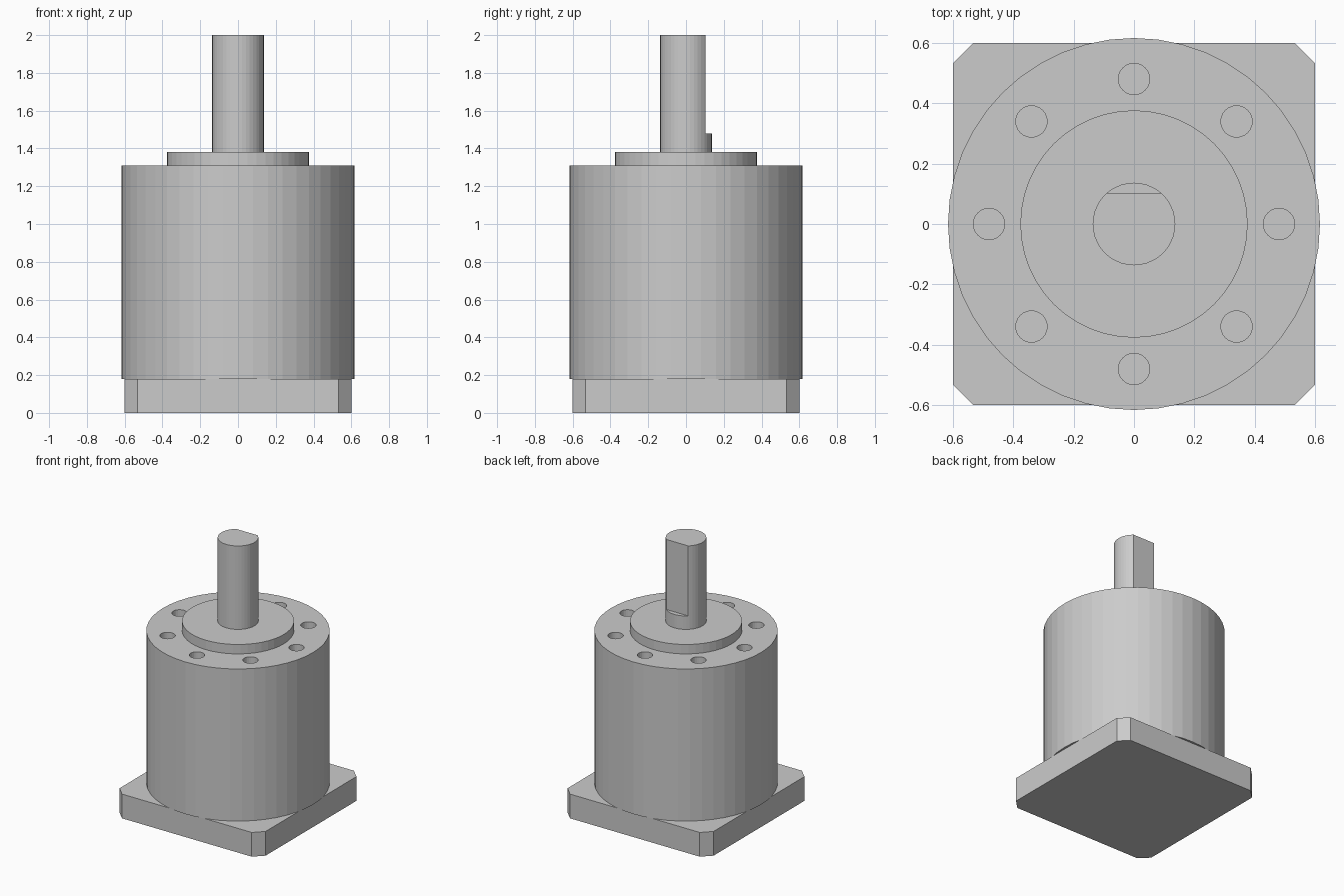
import bpy, bmesh
from math import cos, sin, pi

if "Cube" in bpy.data.objects:
    bpy.data.objects.remove(bpy.data.objects["Cube"])


def circle(r, n, cx=0.0, cy=0.0):
    return [(cx + r * cos(2 * pi * i / n), cy + r * sin(2 * pi * i / n)) for i in range(n)]


def prism(name, outlines, z0, z1):
    """Extrude one or more closed outlines from z0 to z1 as a single object."""
    bm = bmesh.new()
    for pts in outlines:
        low = [bm.verts.new((x, y, z0)) for x, y in pts]
        top = [bm.verts.new((x, y, z1)) for x, y in pts]
        bm.faces.new(low[::-1])
        bm.faces.new(top)
        for i in range(len(pts)):
            j = (i + 1) % len(pts)
            bm.faces.new((low[i], low[j], top[j], top[i]))
    mesh = bpy.data.meshes.new(name)
    bm.to_mesh(mesh)
    bm.free()
    obj = bpy.data.objects.new(name, mesh)
    bpy.context.collection.objects.link(obj)
    return obj


def cut(obj, cutter):
    """Subtract the cutter, then remove it."""
    mod = obj.modifiers.new("cut", 'BOOLEAN')
    mod.operation = 'DIFFERENCE'
    mod.solver = 'EXACT'
    mod.object = cutter
    cutter.hide_render = True
    bpy.context.view_layer.objects.active = obj
    bpy.ops.object.modifier_apply(modifier=mod.name)
    bpy.data.objects.remove(cutter, do_unlink=True)


# Square base plate with chamfered corners
a, b = 0.60, 0.533
prism("base_plate", [[(b, -a), (a, -b), (a, b), (b, a),
                      (-b, a), (-a, b), (-a, -b), (-b, -a)]], 0.0, 0.18)

# Round gearbox housing with a ring of eight blind bolt holes
housing = prism("housing", [circle(0.617, 48)], 0.18, 1.31)
holes = [circle(0.052, 24, 0.481 * cos(k * pi / 4), 0.481 * sin(k * pi / 4)) for k in range(8)]
cut(housing, prism("bolt_hole_cutter", holes, 1.11, 1.40))

# Raised centring boss
prism("centring_boss", [circle(0.377, 48)], 1.31, 1.38)

# Output shaft with a flat on the back side
shaft = prism("output_shaft", [circle(0.137, 40)], 1.38, 2.0)
flat = [(-0.3, 0.103), (0.3, 0.103), (0.3, 0.3), (-0.3, 0.3)]
cut(shaft, prism("shaft_flat_cutter", [flat], 1.48, 2.2))
